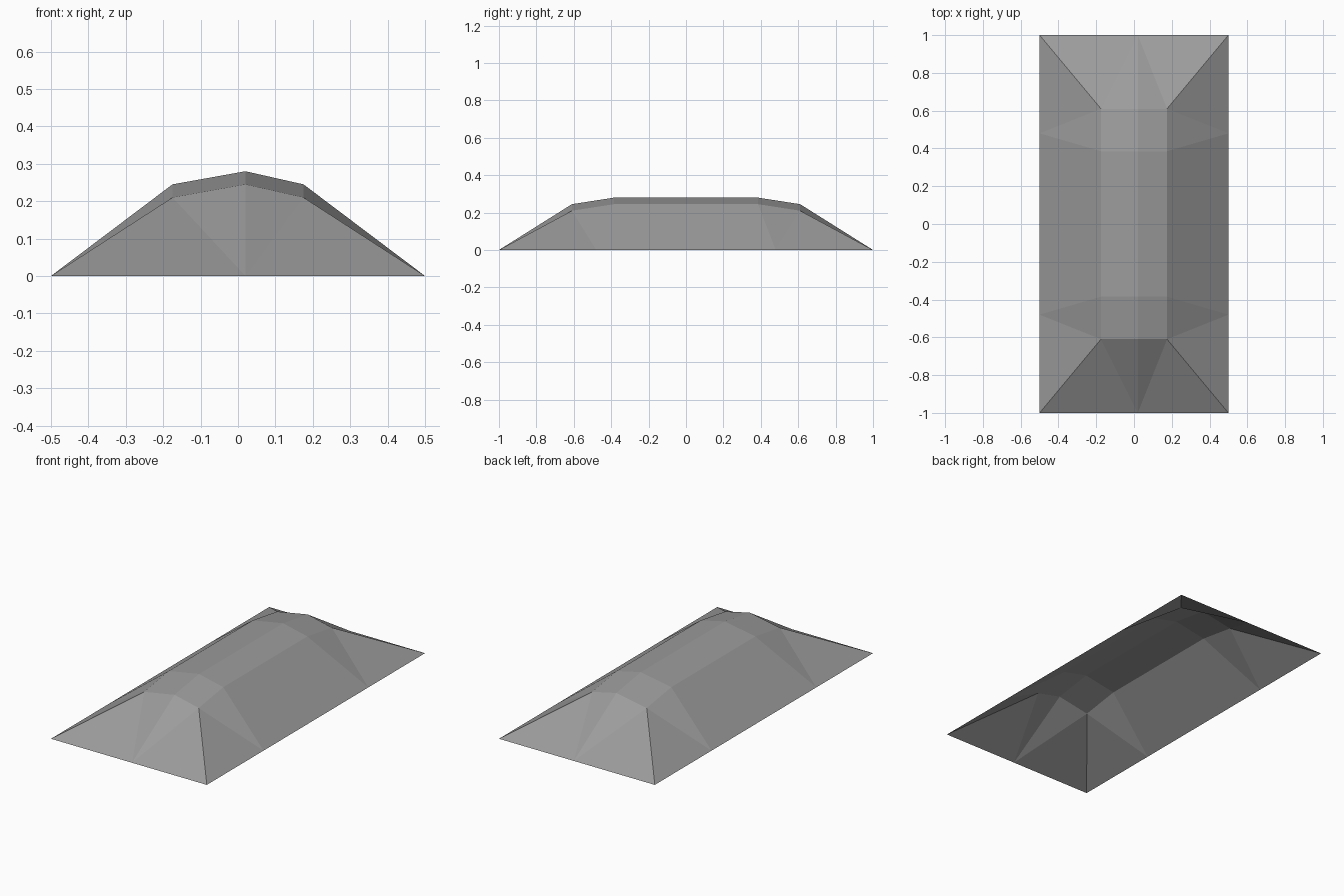
import bpy
import bmesh

default_cube = bpy.data.objects.get("Cube")
if default_cube:
    bpy.data.objects.remove(default_cube)

# Grey shell material
grey = bpy.data.materials.new("mid grey")
grey.use_nodes = True
colour = (0.33, 0.33, 0.33, 1)
grey.diffuse_color = colour
grey.node_tree.nodes["Principled BSDF"].inputs["Base Color"].default_value = colour

# Grid lines across and along the roof: at the eaves and up on the crown
RIDGE = 0.02
EAVE_X, CROWN_X = (-0.5, -0.28, RIDGE, 0.28, 0.5), (-0.5, -0.175, RIDGE, 0.175, 0.5)
EAVE_X = (-0.5, -0.5, RIDGE, 0.5, 0.5)
EAVE_Y = (-1, -1, -0.48, 0.48, 1, 1)
CROWN_Y = (-1, -0.61, -0.385, 0.385, 0.61, 1)
LOW, RISE = 0.21, 0.035

bm = bmesh.new()


def grid_vert(i, j):
    """Vertex for column i and row j; eave vertices lie on the ground."""
    end, side = j in (0, 5), i in (0, 4)
    if end or side:
        x = EAVE_X[i]
        y = EAVE_Y[j]
        z = 0
    else:
        x, y = CROWN_X[i], CROWN_Y[j]
        z = LOW + RISE * (i == 2) + RISE * (j in (2, 3))
    return bm.verts.new((x, y, z))


grid = [[grid_vert(i, j) for j in range(6)] for i in range(5)]
for i in range(4):
    for j in range(5):
        bm.faces.new((grid[i][j], grid[i + 1][j], grid[i + 1][j + 1], grid[i][j + 1]))

# Join the eave vertices that share a corner, leaving the underside open
bmesh.ops.remove_doubles(bm, verts=bm.verts, dist=0.001)
bmesh.ops.triangulate(bm, faces=[f for f in bm.faces if len(f.verts) > 3])
bmesh.ops.recalc_face_normals(bm, faces=bm.faces)
if sum(f.normal.z for f in bm.faces) < 0:
    bmesh.ops.reverse_faces(bm, faces=bm.faces)

mesh = bpy.data.meshes.new("roof_shell")
bm.to_mesh(mesh)
bm.free()
mesh.materials.append(grey)
roof = bpy.data.objects.new("roof_shell", mesh)
bpy.context.collection.objects.link(roof)
